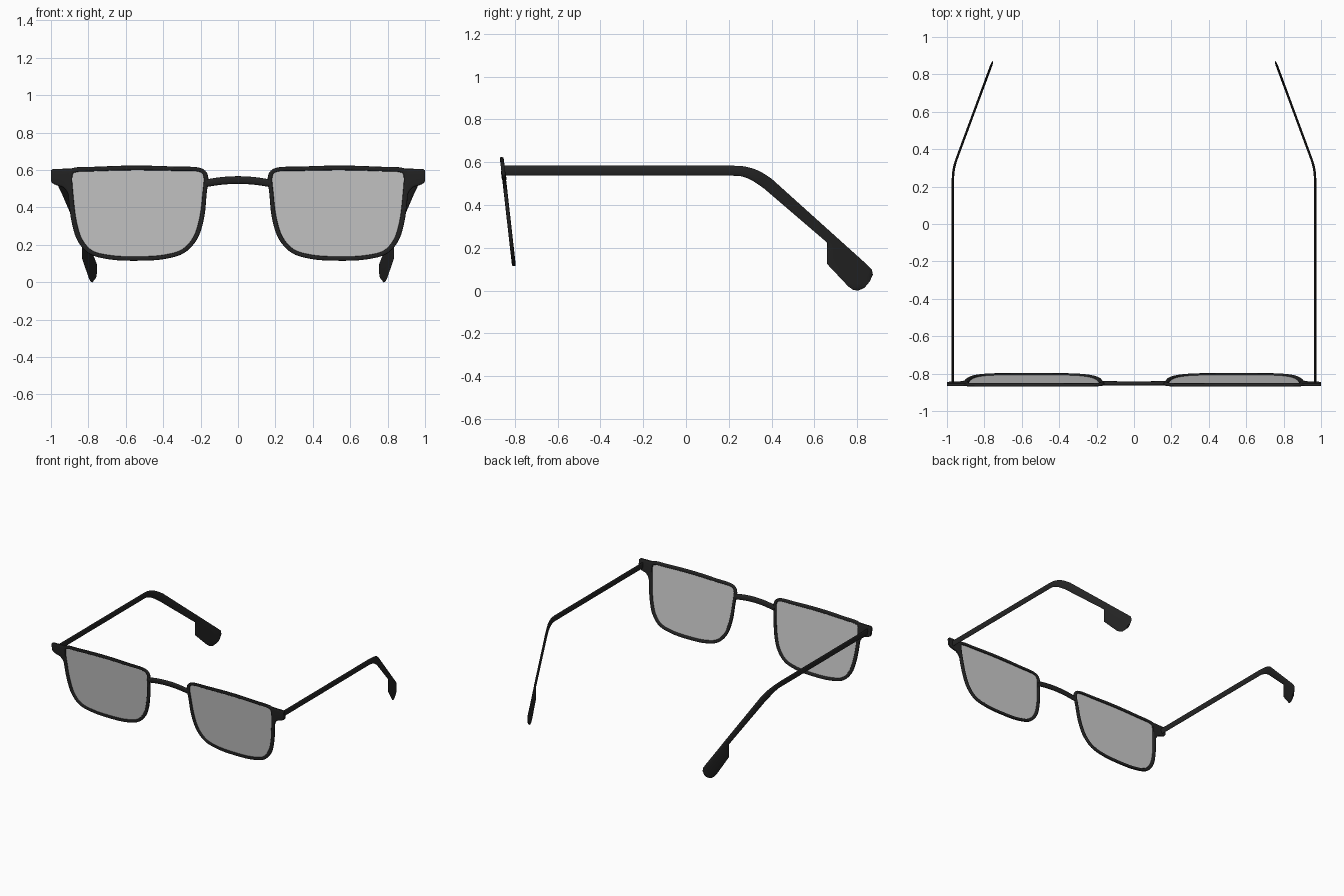
import bpy, bmesh, math
from mathutils import Vector

if "Cube" in bpy.data.objects:
    bpy.data.objects.remove(bpy.data.objects["Cube"])

def material(name, color):
    m = bpy.data.materials.new(name)
    m.diffuse_color = color
    m.use_nodes = True
    m.node_tree.nodes["Principled BSDF"].inputs["Base Color"].default_value = m.diffuse_color
    return m

BLACK = material("black_plastic", (0.018, 0.018, 0.018, 1))
GLASS = material("grey_glass", (0.53, 0.53, 0.53, 0.5))

def on_front(x, z, off):
    """Front plane leans: its lower edge sits further back."""
    return Vector((x, -0.861 + (0.62 - z) * 0.113 + off, z))

def on_temple(y, z, off):
    """Temple runs straight back, then bends inwards."""
    a, b, s = 0.24, 0.35, 0.37
    x = 0.968
    if y > a:
        x -= s * (min(y, b) - a) ** 2 / (2 * (b - a))
    if y > b:
        x -= s * (y - b)
    return Vector((x + off, y, z))

def spline(pts, closed=False, n=5):
    """Centripetal Catmull-Rom through 4D points (two 2D edges at once)."""
    p = [Vector(q) for q in pts]
    p = [p[-1]] + p + p[:2] if closed else [2 * p[0] - p[1]] + p + [2 * p[-1] - p[-2]]
    out = []
    for i in range(len(p) - 3):
        q = p[i:i + 4]
        t = [0.0]
        for j in range(3):
            t.append(t[-1] + (q[j + 1] - q[j]).length ** 0.5)
        def mix(u, v, ta, tb, s):
            return u * ((tb - s) / (tb - ta)) + v * ((s - ta) / (tb - ta))
        for k in range(n):
            s = t[1] + (t[2] - t[1]) * k / n
            a = [mix(q[j], q[j + 1], t[j], t[j + 1], s) for j in range(3)]
            b = [mix(a[j], a[j + 1], t[j], t[j + 2], s) for j in range(2)]
            out.append(mix(b[0], b[1], t[1], t[2], s))
    if not closed:
        out.append(p[-2])
    return out

def finish(name, bm, mat, mirror):
    bmesh.ops.recalc_face_normals(bm, faces=bm.faces)
    me = bpy.data.meshes.new(name)
    bm.to_mesh(me)
    bm.free()
    me.materials.append(mat)
    ob = bpy.data.objects.new(name, me)
    bpy.context.collection.objects.link(ob)
    if mirror:
        ob.modifiers.new("Mirror", 'MIRROR').use_mirror_merge = False
    bpy.ops.object.select_all(action='DESELECT')
    ob.select_set(True)
    bpy.context.view_layer.objects.active = ob
    bpy.ops.object.shade_smooth_by_angle(angle=math.radians(40))
    return ob

def loft(name, pairs, thick, place, closed=False, mirror=True, power=0.6, sides=16):
    """Rounded sections spanning each pair of edge points, skinned together."""
    bm = bmesh.new()
    rings = []
    for a, b, c, d in pairs:
        ring = []
        for k in range(sides):
            w = 2 * math.pi * k / sides
            u = math.copysign(abs(math.cos(w)) ** power, math.cos(w))
            v = math.copysign(abs(math.sin(w)) ** power, math.sin(w))
            ring.append(bm.verts.new(place((a + c) / 2 + (a - c) / 2 * u,
                                           (b + d) / 2 + (b - d) / 2 * u, v * thick)))
        rings.append(ring)
    for i in range(len(rings) if closed else len(rings) - 1):
        r, s = rings[i], rings[(i + 1) % len(rings)]
        for k in range(sides):
            m = (k + 1) % sides
            bm.faces.new((r[k], r[m], s[m], s[k]))
    if not closed:
        bm.faces.new(rings[0])
        bm.faces.new(rings[-1])
    return finish(name, bm, BLACK, mirror)

# Rim: inner edge x, z and outer edge x, z
outline = spline([
    (.185, .57, .162, .575), (.205, .59, .19, .607), (.35, .596, .35, .619),
    (.56, .599, .56, .624), (.75, .594, .75, .618), (.875, .586, .89, .609),
    (.885, .57, .91, .59), (.880, .46, .907, .46), (.862, .32, .888, .315),
    (.833, .23, .857, .22), (.78, .17, .795, .152), (.68, .144, .685, .122),
    (.54, .138, .54, .115), (.40, .146, .395, .124), (.30, .175, .287, .157),
    (.24, .24, .22, .228), (.207, .34, .183, .335), (.19, .47, .168, .47)], closed=True)
loft("rims", outline, 0.009, on_front, closed=True)

# Lenses: flat panes filling the rims
bm = bmesh.new()
bm.faces.new([bm.verts.new(on_front((p[0] * 3 + p[2]) / 4, (p[1] * 3 + p[3]) / 4, 0)) for p in outline])
finish("lenses", bm, GLASS, True)

# End pieces joining rims to temples
loft("end_pieces", spline([
    (.885, .609, .897, .41), (.91, .608, .91, .475), (.935, .607, .935, .507),
    (.965, .606, .965, .517), (.99, .605, .99, .528), (1.0, .598, 1.0, .54)], n=3),
    0.009, on_front, power=0.45)

# Bridge: shallow arch
loft("bridge", [(x, .567 - .6 * x * x, x, .526 - .6 * x * x)
                for x in (-.172 + .344 * i / 16 for i in range(17))],
     0.011, on_front, mirror=False, power=0.8)

# Temples: upper edge y, z and lower edge y, z, with a wide ear tip
arm = [(-.855, .584, -.855, .537)] + spline([
    (.22, .584, .22, .537), (.275, .58, .255, .535), (.34, .56, .305, .517),
    (.40, .523, .365, .477)]) + [
    (.69, .262, .66, .224), (.72, .235, .66, .175), (.75, .208, .66, .124),
    (.85, .118, .758, .02), (.868, .1, .78, .004), (.873, .075, .805, 0), (.86, .045, .835, .014)]
loft("temples", arm, 0.0065, on_temple, power=1.0)
